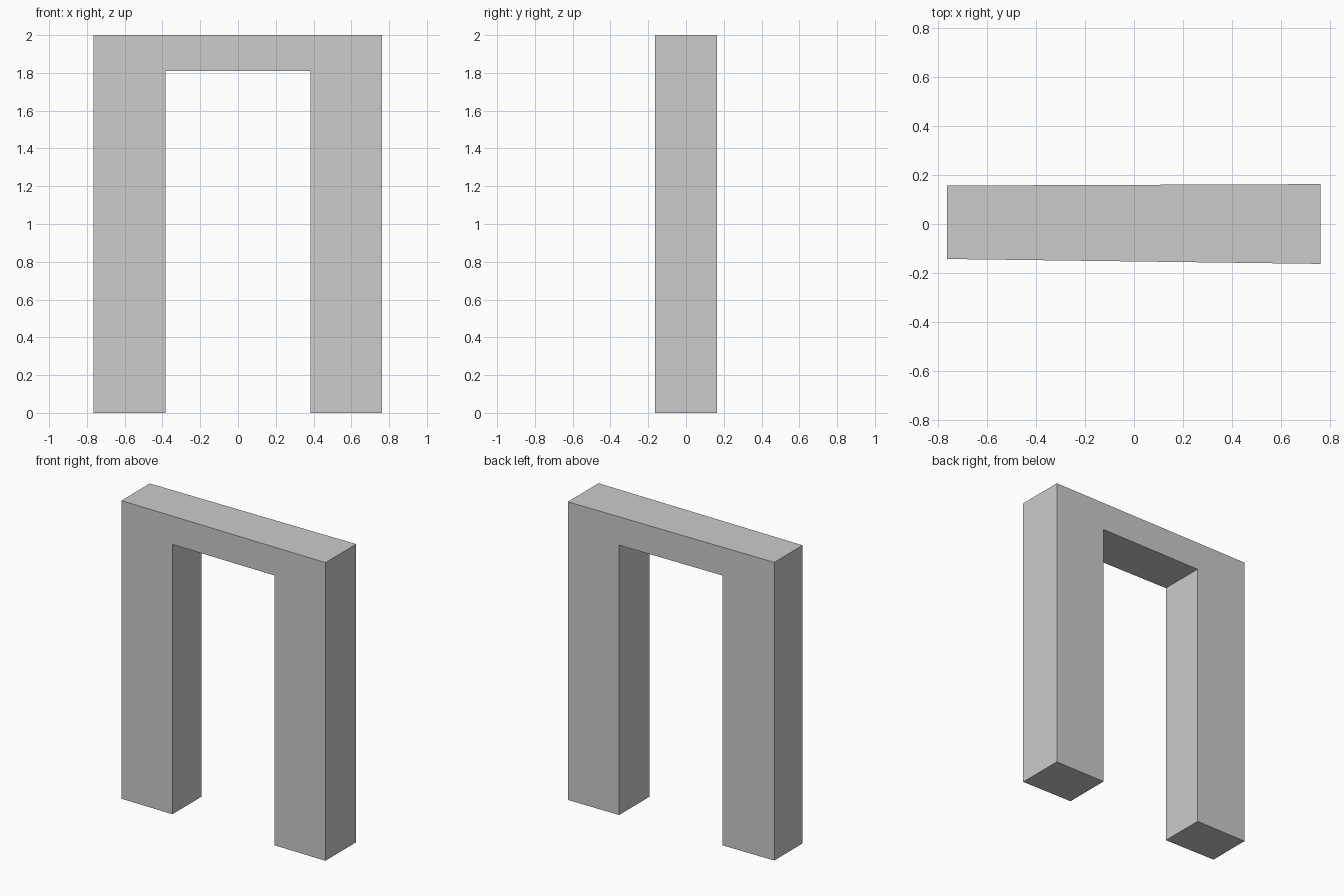
import bpy
import bmesh

cube = bpy.data.objects.get("Cube")
if cube:
    bpy.data.objects.remove(cube, do_unlink=True)

# Single plain grey
grey = bpy.data.materials.new("plain_grey")
grey.use_nodes = True
colour = (0.6, 0.6, 0.6, 1.0)
grey.diffuse_color = colour
grey.node_tree.nodes["Principled BSDF"].inputs["Base Color"].default_value = colour

LEFT, RIGHT, TOP = 0.763, -0.765, 2.0
INNER, LINTEL = 0.383, 1.81


def depth(x, side):
    """Front (-1) or back (+1) y; the wall thickens slightly towards +x."""
    t = (x - RIGHT) / (LEFT - RIGHT)
    narrow = 0.143 if side < 0 else 0.157
    return side * (narrow + (0.163 - narrow) * t)


# Doorway outline, extruded between the two slightly splayed faces
outline = [(RIGHT, 0), (-INNER, 0), (-INNER, LINTEL), (INNER, LINTEL),
           (INNER, 0), (LEFT, 0), (LEFT, TOP), (RIGHT, TOP)]
bm = bmesh.new()
front = [bm.verts.new((x, depth(x, -1), z)) for x, z in outline]
back = [bm.verts.new((x, depth(x, 1), z)) for x, z in outline]
bm.faces.new(front)
bm.faces.new(back[::-1])
for i in range(len(outline)):
    j = (i + 1) % len(outline)
    bm.faces.new((front[j], front[i], back[i], back[j]))
bmesh.ops.recalc_face_normals(bm, faces=bm.faces[:])

mesh = bpy.data.meshes.new("doorway_arch")
bm.to_mesh(mesh)
bm.free()
mesh.materials.append(grey)
arch = bpy.data.objects.new("doorway_arch", mesh)
bpy.context.collection.objects.link(arch)
